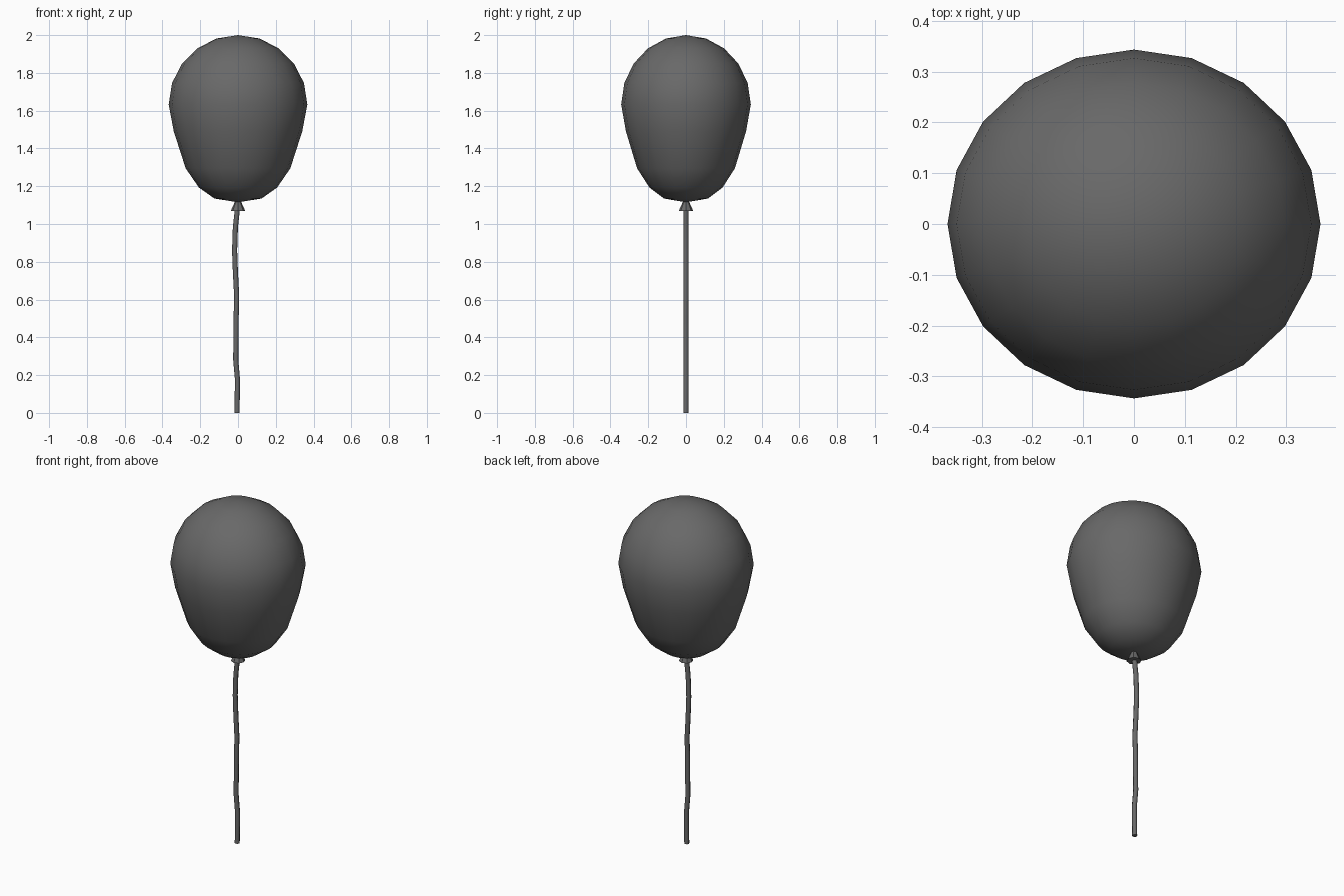
import bpy
import bmesh
from math import cos, sin, tau
from mathutils import Vector

cube = bpy.data.objects.get("Cube")
if cube:
    bpy.data.objects.remove(cube)


def make_material(name, value):
    mat = bpy.data.materials.new(name)
    mat.use_nodes = True
    color = (value, value, value, 1)
    mat.diffuse_color = color
    mat.node_tree.nodes["Principled BSDF"].inputs["Base Color"].default_value = color
    return mat


def loft(name, rings, sides, mat, y_scale=1.0, smooth=True):
    """Skin a stack of (x offset, radius, z) rings; zero radius makes a pole."""
    bm = bmesh.new()
    loops = []
    for x, r, z in rings:
        count = sides if r else 1
        loops.append([bm.verts.new((x + r * cos(tau * i / sides),
                                    y_scale * r * sin(tau * i / sides), z))
                      for i in range(count)])
    for a, b in zip(loops, loops[1:]):
        for i in range(sides):
            j = (i + 1) % sides
            corners = [a[i % len(a)], a[j % len(a)], b[j % len(b)], b[i % len(b)]]
            bm.faces.new(list(dict.fromkeys(corners)))
    # Close open ends
    for end in (loops[0], loops[-1]):
        if len(end) > 1:
            bm.faces.new(end)
    bmesh.ops.recalc_face_normals(bm, faces=bm.faces[:])
    mesh = bpy.data.meshes.new(name)
    bm.to_mesh(mesh)
    bm.free()
    mesh.materials.append(mat)
    obj = bpy.data.objects.new(name, mesh)
    bpy.context.collection.objects.link(obj)
    if smooth:
        bpy.ops.object.select_all(action="DESELECT")
        obj.select_set(True)
        bpy.context.view_layer.objects.active = obj
        bpy.ops.object.shade_smooth_by_angle(angle=0.8)
    return obj


grey = make_material("dark grey", 0.14)

# Balloon body: tapered below, hemispherical above
lower = [(0, 1.115), (0.125, 1.135), (0.207, 1.193), (0.277, 1.295), (0.34, 1.49)]
upper = [(0.367 * cos(tau * i / 20), 1.633 + 0.367 * sin(tau * i / 20))
         for i in range(5)] + [(0, 2)]
loft("balloon", [(0, r, z) for r, z in lower + upper], 20, grey, y_scale=0.935)

# Flared knot under the balloon
loft("knot", [(0, 0.039, 1.068), (0, 0.013, 1.125)], 8, grey, smooth=False)

# Gently wavering string
path = [(-0.005, 0), (-0.003, 0.18), (-0.012, 0.28), (-0.01, 0.5), (-0.007, 0.62),
        (-0.014, 0.75), (-0.018, 0.86), (-0.014, 0.98), (-0.003, 1.08)]
loft("string", [(x, 0.0135, z) for x, z in path], 8, grey)
